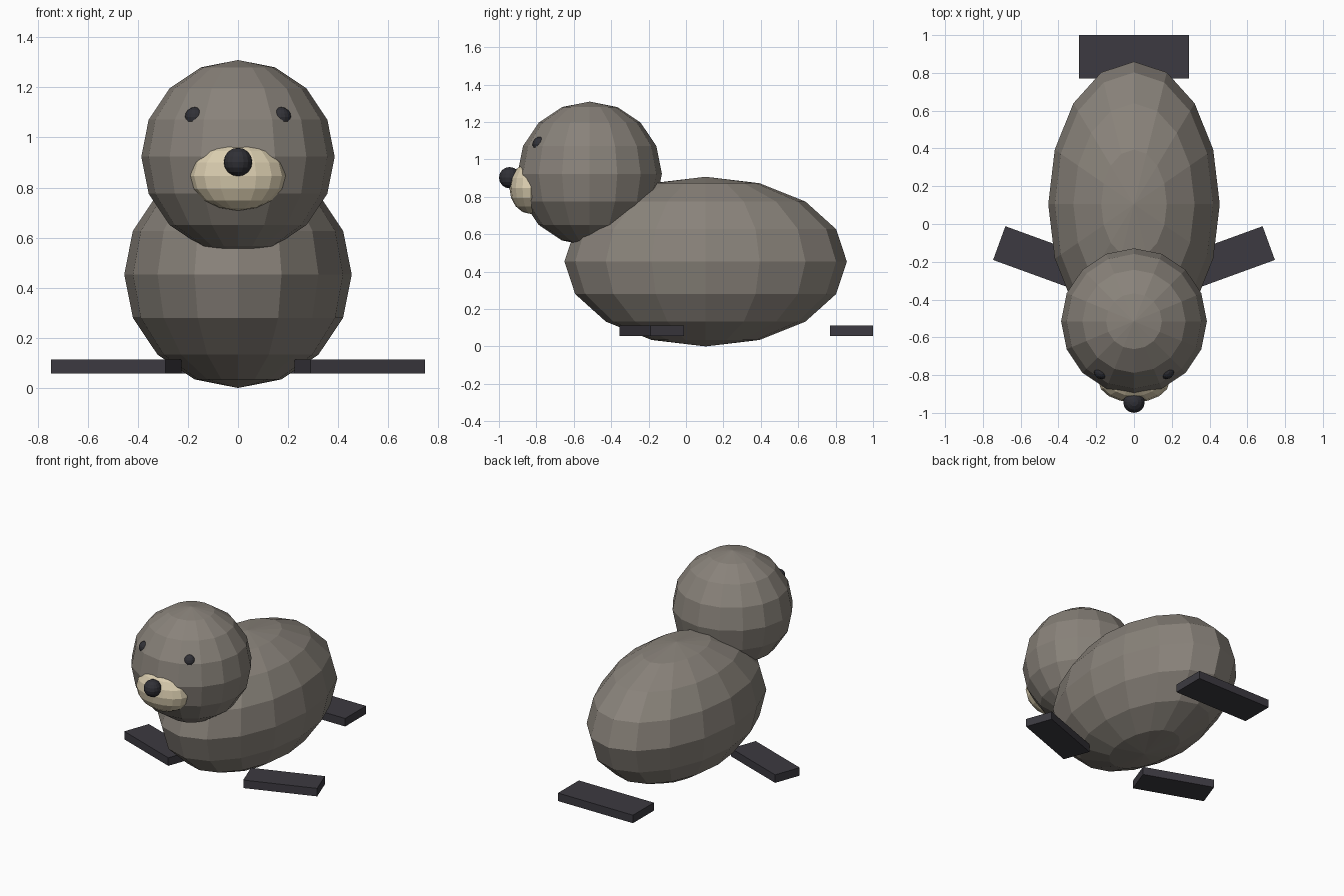
import bpy
import math

if "Cube" in bpy.data.objects:
    bpy.data.objects.remove(bpy.data.objects["Cube"])


def material(name, rgb):
    m = bpy.data.materials.new(name)
    m.diffuse_color = (*rgb, 1)
    m.use_nodes = True
    m.node_tree.nodes["Principled BSDF"].inputs["Base Color"].default_value = m.diffuse_color
    return m


FUR = material("grey_brown_fur", (0.25, 0.225, 0.195))
CREAM = material("cream", (0.70, 0.61, 0.43))
DARK = material("dark_flipper", (0.045, 0.042, 0.052))
BLACK = material("soft_black", (0.03, 0.03, 0.037))


def finish(name, scale, mat):
    ob = bpy.context.object
    ob.name = name
    ob.scale = scale
    ob.data.materials.append(mat)
    bpy.ops.object.transform_apply(location=False, rotation=False, scale=True)
    return ob


def ball(name, loc, radii, mat):
    bpy.ops.mesh.primitive_uv_sphere_add(segments=16, ring_count=8, radius=1, location=loc)
    return finish(name, radii, mat)


def slab(name, loc, size, mat, turn=0):
    bpy.ops.mesh.primitive_cube_add(size=1, location=loc)
    ob = finish(name, size, mat)
    ob.rotation_euler.z = math.radians(turn)
    return ob


# Body and head
ball("body", (0, 0.105, 0.4535), (0.454, 0.755, 0.4535), FUR)
ball("head", (0, -0.515, 0.923), (0.386, 0.386, 0.386), FUR)

# Face
ball("muzzle", (0, -0.83, 0.847), (0.19, 0.114, 0.139), CREAM)
ball("nose", (0, -0.943, 0.902), (0.057, 0.057, 0.057), BLACK)

# Paired eyes and front flippers
for side, s in (("right", 1), ("left", -1)):
    ball(f"{side}_eye", (s * 0.172, -0.781, 1.081), (0.04, 0.04, 0.04), BLACK)
    slab(f"{side}_front_flipper", (s * 0.4855, -0.184, 0.085),
         (0.485, 0.19, 0.056), DARK, s * 20)

# Tail flipper
slab("tail_flipper", (0, 0.885, 0.085), (0.58, 0.23, 0.056), DARK)
